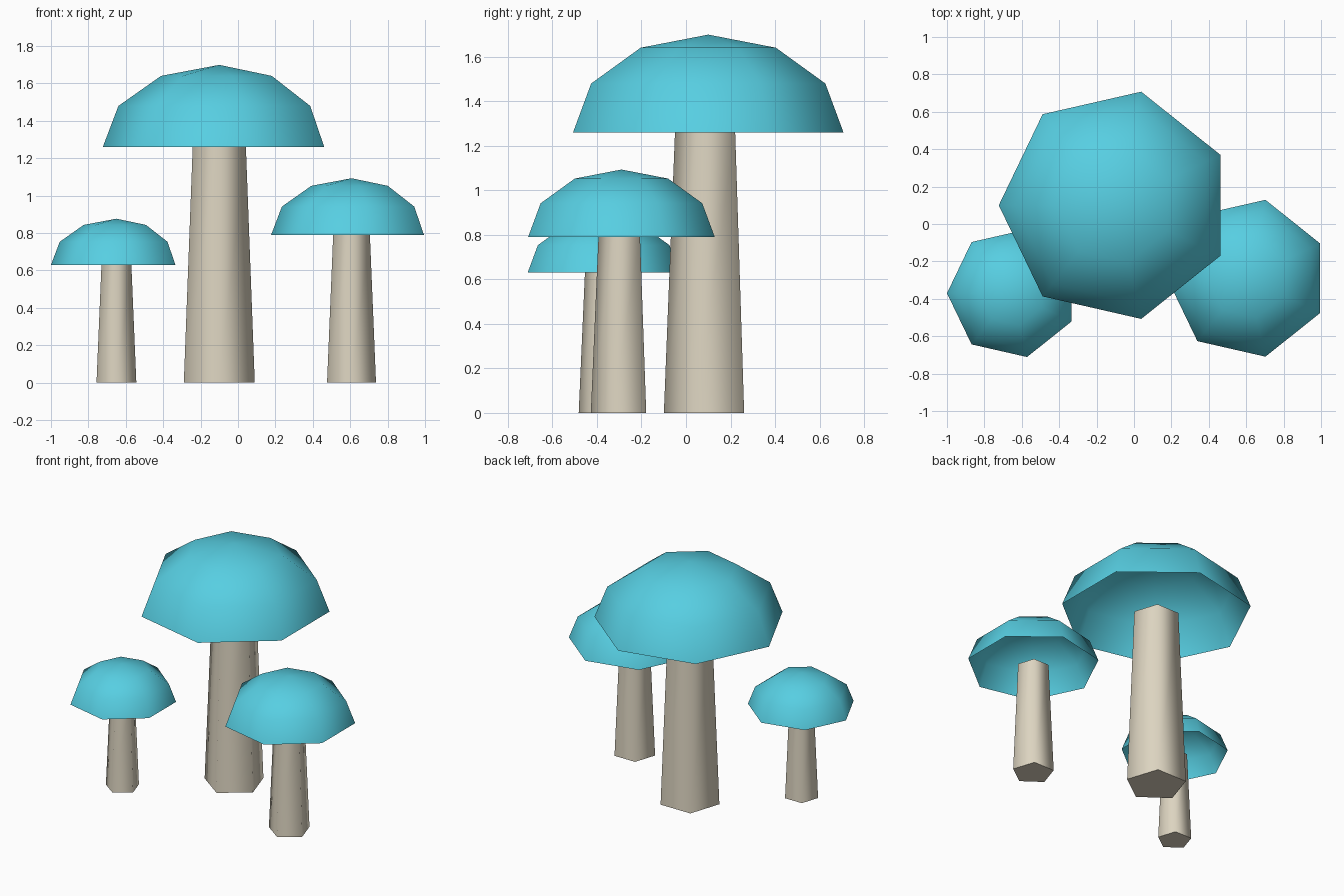
import bpy, bmesh, math

if "Cube" in bpy.data.objects:
    bpy.data.objects.remove(bpy.data.objects["Cube"])


def material(name, rgb):
    m = bpy.data.materials.new(name)
    m.diffuse_color = (*rgb, 1.0)
    m.use_nodes = True
    m.node_tree.nodes["Principled BSDF"].inputs["Base Color"].default_value = m.diffuse_color
    return m


TEAL = material("teal cap", (0.095, 0.62, 0.76))
CREAM = material("cream stem", (0.72, 0.66, 0.53))


def finish(name, bm, mat, location, angle):
    bmesh.ops.recalc_face_normals(bm, faces=bm.faces)
    mesh = bpy.data.meshes.new(name)
    bm.to_mesh(mesh)
    bm.free()
    mesh.materials.append(mat)
    ob = bpy.data.objects.new(name, mesh)
    ob.location = location
    bpy.context.collection.objects.link(ob)
    bpy.ops.object.select_all(action='DESELECT')
    ob.select_set(True)
    bpy.context.view_layer.objects.active = ob
    bpy.ops.object.shade_smooth_by_angle(angle=math.radians(angle))


def ring(bm, sides, radius, z, start):
    return [bm.verts.new((radius * math.cos(start + math.tau * i / sides),
                          radius * math.sin(start + math.tau * i / sides), z))
            for i in range(sides)]


def bridge(bm, a, b):
    n = len(a)
    for i in range(n):
        bm.faces.new((a[i], a[(i + 1) % n], b[(i + 1) % n], b[i]))


def mushroom(label, x, y, height, r):
    # Tapered five-sided stem, closed at both ends
    bm = bmesh.new()
    low = ring(bm, 5, 0.32 * r, 0, -math.pi / 2)
    high = ring(bm, 5, 0.24 * r, height, -math.pi / 2)
    bridge(bm, low, high)
    bm.faces.new(low[::-1])
    bm.faces.new(high)
    finish(label + "_stem", bm, CREAM, (x, y, 0), 80)

    # Hollow seven-sided dome, open underneath
    bm = bmesh.new()
    rings = [ring(bm, 7, r * math.cos(math.radians(t)),
                  0.705 * r * math.sin(math.radians(t)), math.pi)
             for t in (0, 30, 60)]
    for a, b in zip(rings, rings[1:]):
        bridge(bm, a, b)
    tip = bm.verts.new((0, 0, 0.705 * r))
    for i in range(7):
        bm.faces.new((rings[-1][i], rings[-1][(i + 1) % 7], tip))
    finish(label + "_cap", bm, TEAL, (x, y, height), 80)


mushroom("large", -0.10, 0.10, 1.26, 0.623)
mushroom("medium", 0.607, -0.29, 0.79, 0.43)
mushroom("small", -0.65, -0.37, 0.63, 0.35)
